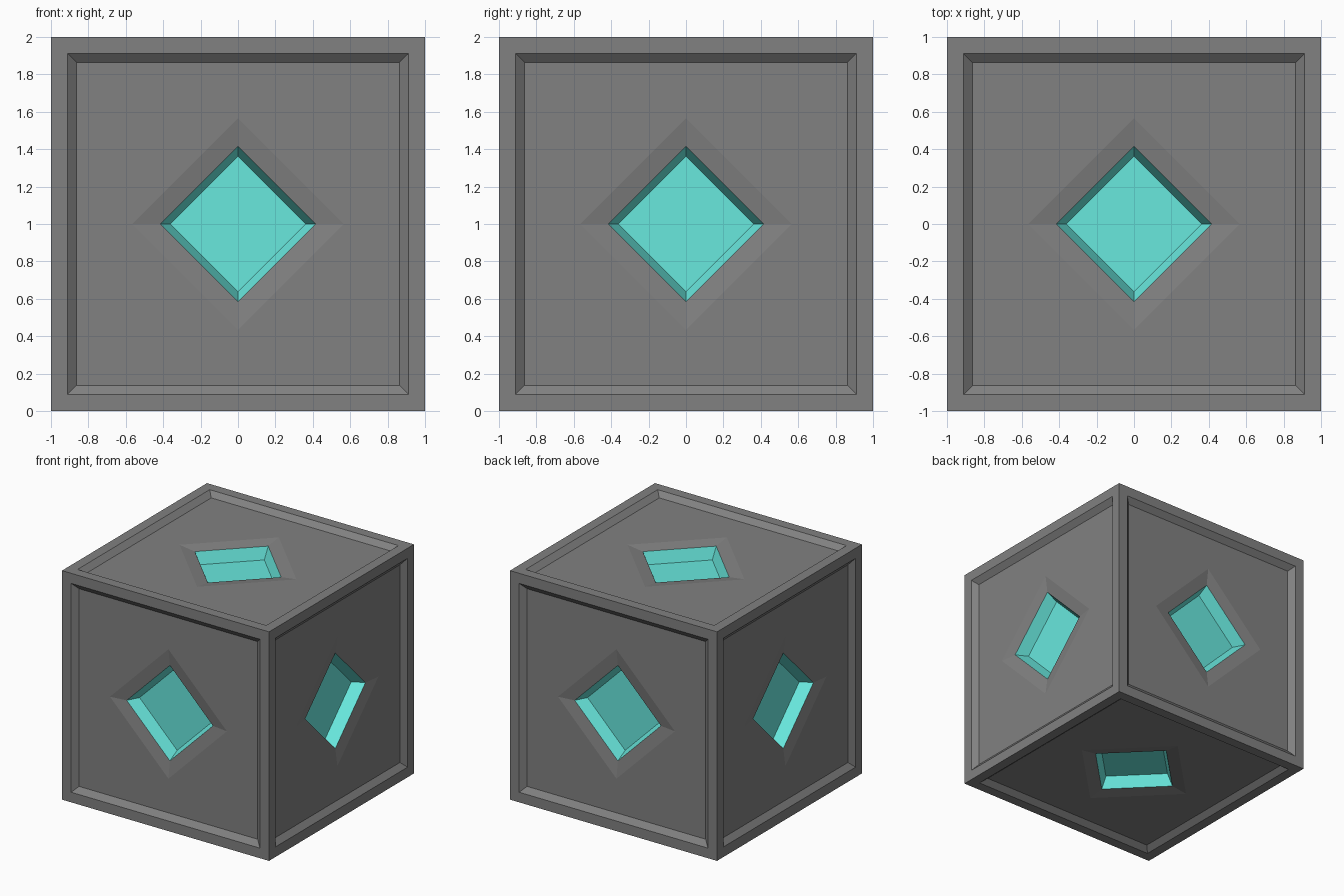
import bpy, bmesh
from math import radians, cos, sin, pi, sqrt
from mathutils import Matrix

if "Cube" in bpy.data.objects:
    bpy.data.objects.remove(bpy.data.objects["Cube"])

PANEL, LIP, FLOOR = 0.04, 0.06, 0.16   # depths below the cube face

# Six face orientations, each turning the +z face outward
turns = [Matrix.Rotation(radians(90 * k), 4, 'X') for k in range(4)]
turns += [Matrix.Rotation(radians(a), 4, 'Y') for a in (90, -90)]
LIFT = Matrix.Translation((0, 0, 1))


def paint(name, colour):
    mat = bpy.data.materials.new(name)
    mat.diffuse_color = (*colour, 1)
    mat.use_nodes = True
    mat.node_tree.nodes["Principled BSDF"].inputs["Base Color"].default_value = mat.diffuse_color
    return mat


def ring(bm, radius, depth, start, turn):
    """Four corners of a square; radius is the half diagonal."""
    m = LIFT @ turn
    return [bm.verts.new(m @ Matrix.Translation((radius * cos(start + i * pi / 2),
                                                 radius * sin(start + i * pi / 2),
                                                 1 - depth)).translation)
            for i in range(4)]


def strip(bm, outer, inner):
    for i in range(4):
        j = (i + 1) % 4
        bm.faces.new((outer[i], outer[j], inner[j], inner[i]))


def finish(bm, name, material):
    bmesh.ops.remove_doubles(bm, verts=bm.verts[:], dist=1e-4)
    mesh = bpy.data.meshes.new(name)
    bm.to_mesh(mesh)
    bm.free()
    mesh.materials.append(material)
    obj = bpy.data.objects.new(name, mesh)
    bpy.context.collection.objects.link(obj)


dark_grey = paint("dark_grey", (0.22, 0.22, 0.22))
teal = paint("teal", (0.14, 0.81, 0.73))

# Grey shell: frame, bevelled recess, panel and sloped diamond rim on each side
bm = bmesh.new()
for turn in turns:
    squares = [ring(bm, h * sqrt(2), d, pi / 4, turn)
               for h, d in ((1, 0), (0.912, 0), (0.863, PANEL))]
    diamonds = [ring(bm, r, d, 0, turn) for r, d in ((0.565, PANEL), (0.417, LIP))]
    strip(bm, squares[0], squares[1])
    strip(bm, squares[1], squares[2])
    c, d = squares[2], diamonds[0]
    for i in range(4):
        j = (i + 1) % 4
        bm.faces.new((c[i], d[j], d[i]))
        bm.faces.new((c[i], c[j], d[j]))
    strip(bm, diamonds[0], diamonds[1])
finish(bm, "cube_shell", dark_grey)

# Teal diamond pockets
for n, turn in enumerate(turns):
    bm = bmesh.new()
    rim = ring(bm, 0.417, LIP, 0, turn)
    base = ring(bm, 0.363, FLOOR, 0, turn)
    strip(bm, rim, base)
    bm.faces.new(base)
    finish(bm, f"diamond_pocket_{n + 1}", teal)
